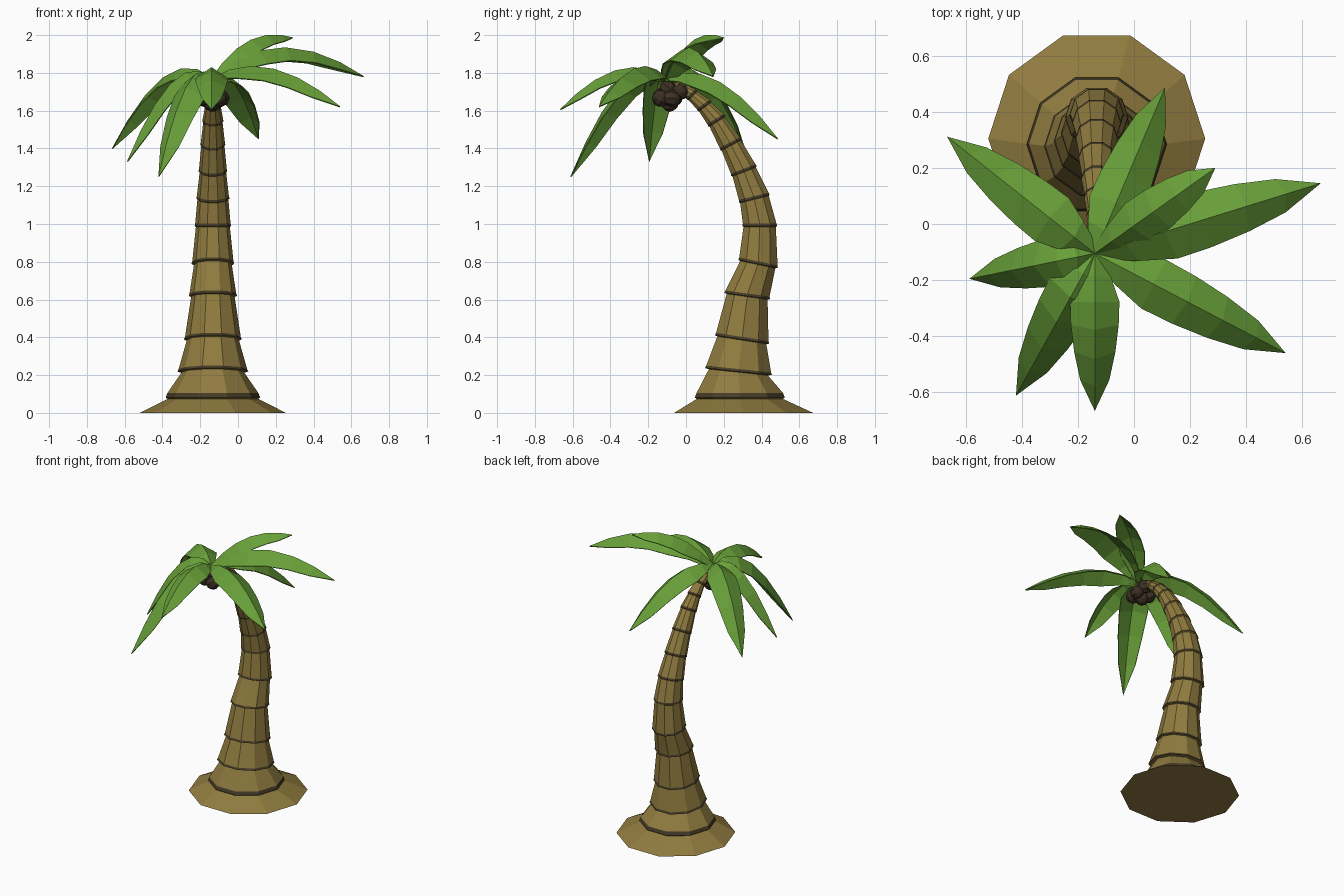
import bpy
import bmesh
from math import sin, cos, pi, radians
from mathutils import Vector

cube = bpy.data.objects.get("Cube")
if cube:
    bpy.data.objects.remove(cube)


def material(name, rgb):
    m = bpy.data.materials.new(name)
    m.use_nodes = True
    m.diffuse_color = (*rgb, 1)
    m.node_tree.nodes["Principled BSDF"].inputs["Base Color"].default_value = (*rgb, 1)
    return m


BARK = material("bark tan", (0.28, 0.2, 0.05))
BAND = material("bark groove brown", (0.06, 0.045, 0.02))
LEAF = material("leaf green", (0.137, 0.345, 0.04))
NUT = material("coconut brown", (0.045, 0.03, 0.018))


def finish(name, bm, *mats):
    bmesh.ops.recalc_face_normals(bm, faces=bm.faces)
    me = bpy.data.meshes.new(name)
    bm.to_mesh(me)
    bm.free()
    ob = bpy.data.objects.new(name, me)
    for m in mats:
        me.materials.append(m)
    bpy.context.collection.objects.link(ob)
    return ob


# Trunk: flared segments stacked along a bent path
# joint: y, z, tilt in degrees, radius below, radius above
X = -0.133
JOINTS = [
    (.285, .092, 0, .24, .25), (.278, .225, 6, .165, .188),
    (.297, .395, 9, .138, .153), (.325, .625, 8, .115, .128),
    (.382, .795, 12, .1, .113), (.39, .995, 0, .09, .097),
    (.36, 1.14, -14, .082, .088), (.305, 1.285, -21, .07, .076),
    (.235, 1.425, -28, .061, .066), (.16, 1.55, -32, .051, .056),
    (.095, 1.628, -36, .042, .046), (.03, 1.685, -45, .034, .037)]


def ring(bm, y, z, tilt, r, shift=0):
    a = radians(tilt)
    c = Vector((X, y, z)) + Vector((0, sin(a), cos(a))) * shift
    side, fwd = Vector((1, 0, 0)), Vector((0, cos(a), -sin(a)))
    return [bm.verts.new(c + r * (cos(k * pi / 5) * side + sin(k * pi / 5) * fwd))
            for k in range(10)]


bm = bmesh.new()
rings = [(ring(bm, .305, 0, 0, .387), 0)]
for i, (y, z, tilt, below, above) in enumerate(JOINTS):
    h = .018 if i == 0 else .01
    rings.append((ring(bm, y, z, tilt, below, -h), 0))
    rings.append((ring(bm, y, z, tilt, above, -h * .6), 0))
    rings.append((ring(bm, y, z, tilt, above * .965, h * .7), 1))
rings.append((ring(bm, -.06, 1.735, -60, .028), 0))
for (a, _), (b, mat) in zip(rings, rings[1:]):
    for k in range(10):
        n = (k + 1) % 10
        bm.faces.new((a[k], a[n], b[n], b[k])).material_index = mat
bm.faces.new(rings[0][0])
bm.faces.new(rings[-1][0])
finish("trunk", bm, BARK, BAND)

# Coconut cluster under the crown
for i, p in enumerate([(-.175, -.13, 1.675), (-.105, -.135, 1.665), (-.14, -.085, 1.64),
                       (-.09, -.075, 1.665), (-.18, -.065, 1.665),
                       (-.14, -.095, 1.715), (-.12, -.03, 1.7)]):
    bm = bmesh.new()
    bmesh.ops.create_uvsphere(bm, u_segments=8, v_segments=6, radius=.046)
    ob = finish(f"coconut_{i + 1}", bm, NUT)
    ob.location = p
    ob.rotation_euler = (i * .5, i * .8, i)

# Fronds: folded blades arching from the crown
CROWN = Vector((-.14, -.105, 1.77))
WIDTHS = [(0, .025), (.16, .065), (.34, .096), (.52, .093), (.7, .08), (.86, .056)]
# tip, arch control height, half-width scale
FRONDS = [((-.665, .31, 1.4), 1.98, 1), ((.11, .485, 1.45), 1.9, 1),
          ((.29, .2, 1.985), 2.06, .85), ((.665, .145, 1.78), 2.09, 1.08),
          ((.54, -.46, 1.62), 1.95, 1), ((-.14, -.665, 1.605), 1.94, .9),
          ((-.42, -.61, 1.25), 1.95, 1), ((-.585, -.195, 1.33), 1.95, .9)]

for i, (tip, arch, scale) in enumerate(FRONDS):
    tip = Vector(tip)
    ctrl = CROWN.lerp(tip, .43)
    ctrl.z = arch
    flat = tip - CROWN
    side = Vector((-flat.y, flat.x, 0)).normalized()
    bm = bmesh.new()
    rows = []
    for t, w in WIDTHS:
        w *= scale
        p = CROWN.lerp(ctrl, t).lerp(ctrl.lerp(tip, t), t)
        tangent = ((ctrl - CROWN) * (1 - t) + (tip - ctrl) * t).normalized()
        down = side.cross(tangent)
        if down.z > 0:
            down = -down
        rows.append([bm.verts.new(p + s * w * side + abs(s) * w * .68 * down)
                     for s in (-1, 0, 1)])
    end = bm.verts.new(tip)
    for a, b in zip(rows, rows[1:]):
        for k in (0, 1):
            bm.faces.new((a[k], a[k + 1], b[k + 1], b[k]))
    for k in (0, 1):
        bm.faces.new((rows[-1][k], rows[-1][k + 1], end))
    ob = finish(f"frond_{i + 1}", bm, LEAF)
    mod = ob.modifiers.new("thickness", "SOLIDIFY")
    mod.thickness = .006
    mod.offset = 0
